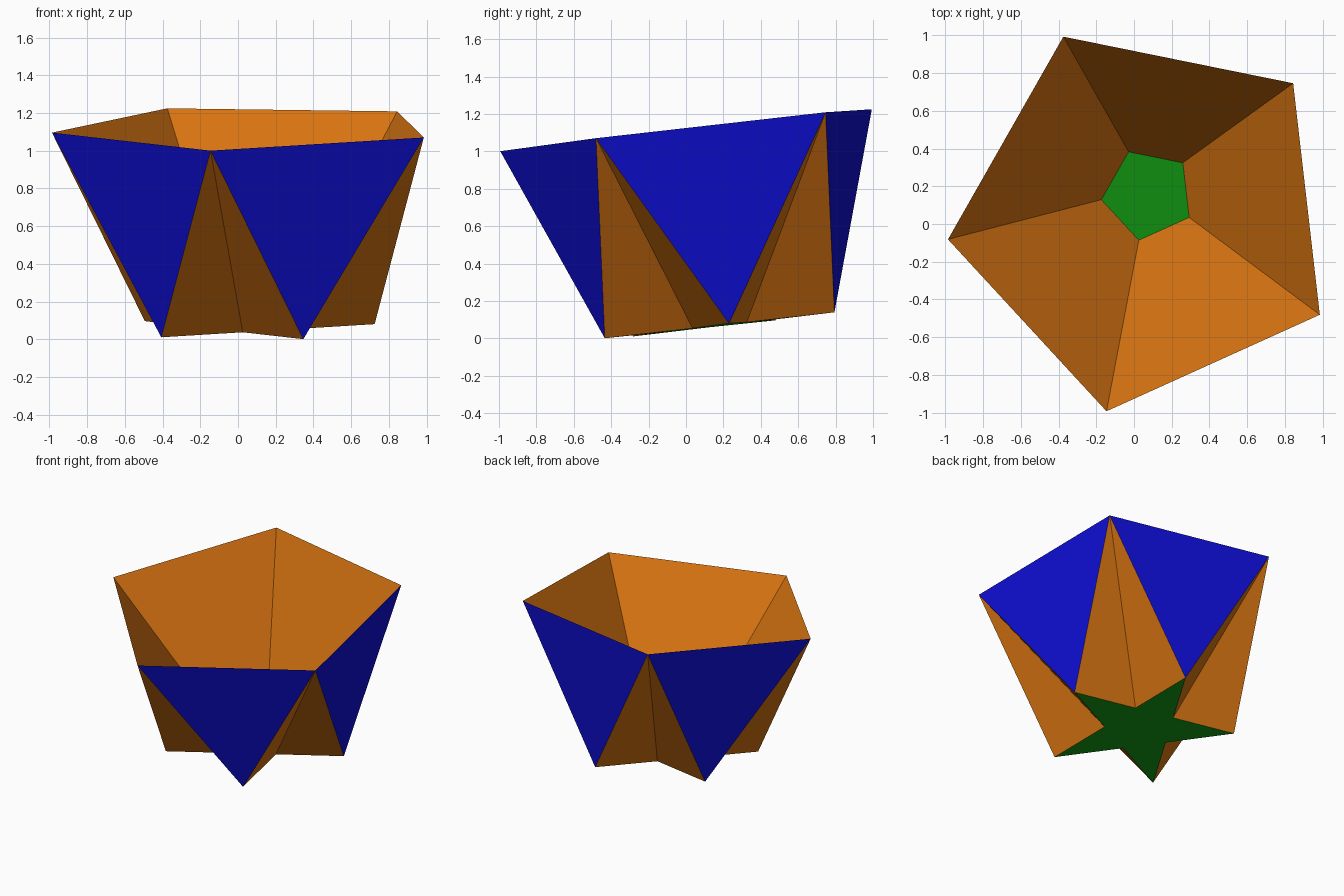
import bpy
import math
from mathutils import Matrix, Vector

cube = bpy.data.objects.get("Cube")
if cube:
    bpy.data.objects.remove(cube, do_unlink=True)

# Main sizes: a five-sided bowl standing on a five-pointed star, slightly tilted
SIDES = 5
STEP = 2 * math.pi / SIDES
START = math.radians(-101.5)
GOLDEN = (1 + math.sqrt(5)) / 2
RIM_RADIUS = 1.058
TIP_RADIUS = RIM_RADIUS / GOLDEN
NOTCH_RADIUS = TIP_RADIUS / GOLDEN ** 2
HEIGHT = 1.0615

AXIS = Vector((-0.01, -0.114, 1.0))
TILT = Vector((0, 0, 1)).rotation_difference(AXIS).to_matrix().to_4x4()
PLACE = Matrix.Translation((0.075, 0.157, 0.0655)) @ TILT


def material(name, colour):
    mat = bpy.data.materials.new(name)
    mat.use_nodes = True
    mat.diffuse_color = (*colour, 1)
    mat.node_tree.nodes["Principled BSDF"].inputs["Base Color"].default_value = (*colour, 1)
    return mat


def ring(radius, z, offset):
    """Five corners of a regular pentagon, in model space."""
    angles = [START + offset + k * STEP for k in range(SIDES)]
    return [PLACE @ Vector((radius * math.cos(a), radius * math.sin(a), z)) for a in angles]


rim = ring(RIM_RADIUS, HEIGHT, 0)
notch = ring(NOTCH_RADIUS, 0, 0)
tip = ring(TIP_RADIUS, 0, STEP / 2)
POINTS = rim + notch + tip
R, N, T = 0, SIDES, 2 * SIDES      # where each ring starts in POINTS


def part(name, faces, mat):
    """Flat-shaded object made from the given faces, keeping only the corners used."""
    used = sorted({i for f in faces for i in f})
    index = {p: i for i, p in enumerate(used)}
    mesh = bpy.data.meshes.new(name)
    mesh.from_pydata([POINTS[p] for p in used], [], [[index[p] for p in f] for f in faces])
    mesh.materials.append(mat)
    obj = bpy.data.objects.new(name, mesh)
    bpy.context.collection.objects.link(obj)
    return obj


orange = material("orange", (0.672, 0.171, 0.0056))
blue = material("blue", (0.0044, 0.0044, 0.658))
green = material("green", (0.0056, 0.305, 0.0056))

pairs = [(k, (k + 1) % SIDES) for k in range(SIDES)]

# Sloping inside of the bowl
part("inner_walls", [(R + a, R + b, N + b, N + a) for a, b in pairs], orange)

# Two flanks on each spike, meeting in the folds under the rim corners
part("spike_flanks",
     [(R + a, N + a, T + a) for a, b in pairs] + [(R + b, T + a, N + b) for a, b in pairs],
     orange)

# Outer triangles from the rim down to the star tips
part("outer_panels", [(R + a, T + a, R + b) for a, b in pairs], blue)

# Star underneath: its middle is the floor of the bowl
part("star_base",
     [tuple(N + k for k in range(SIDES))] + [(N + a, N + b, T + a) for a, b in pairs],
     green)
